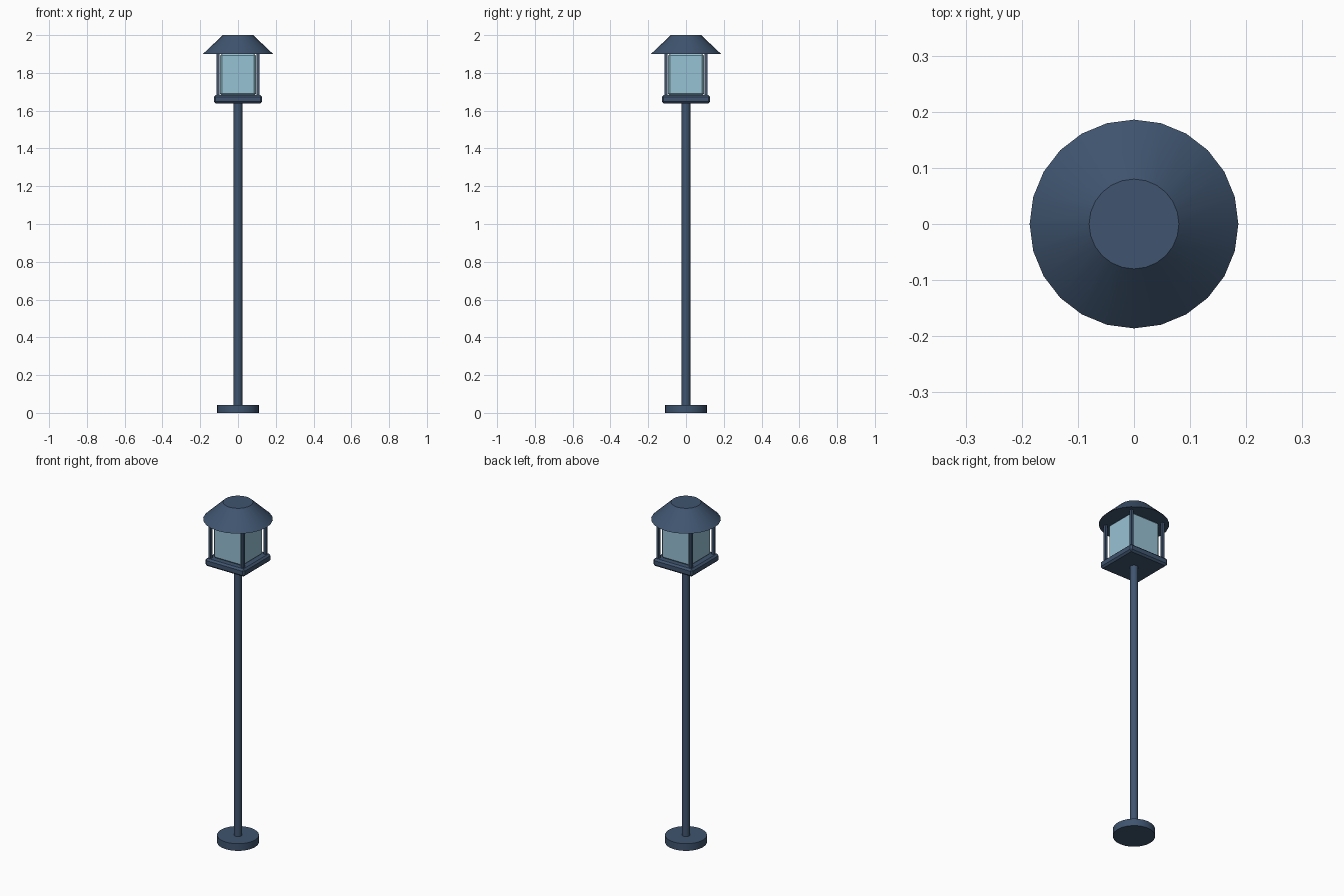
import bpy
import math

if "Cube" in bpy.data.objects:
    bpy.data.objects.remove(bpy.data.objects["Cube"])


def material(name, color):
    mat = bpy.data.materials.new(name)
    mat.diffuse_color = color
    mat.use_nodes = True
    mat.node_tree.nodes["Principled BSDF"].inputs["Base Color"].default_value = mat.diffuse_color
    return mat


METAL = material("blue_metal", (0.05, 0.09, 0.16, 1))
GLASS = material("pale_glass", (0.31, 0.54, 0.66, 1))


def round_part(name, r_bottom, r_top, z0, z1, sides=24):
    bpy.ops.mesh.primitive_cone_add(vertices=sides, radius1=r_bottom, radius2=r_top,
                                    depth=z1 - z0, location=(0, 0, (z0 + z1) / 2))
    ob = bpy.context.object
    ob.name = name
    ob.data.materials.append(METAL)
    bpy.ops.object.shade_smooth_by_angle(angle=math.radians(35))
    return ob


def box_part(name, half, z0, z1, mat, x=0, y=0, bevel=0):
    bpy.ops.mesh.primitive_cube_add(size=1, location=(x, y, (z0 + z1) / 2))
    ob = bpy.context.object
    ob.name = name
    ob.scale = (2 * half, 2 * half, z1 - z0)
    bpy.ops.object.transform_apply(location=False, rotation=False, scale=True)
    ob.data.materials.append(mat)
    if bevel:
        mod = ob.modifiers.new("edge_bevel", 'BEVEL')
        mod.width = bevel
        mod.segments = 1
    return ob


# Foot and pole
round_part("foot", 0.112, 0.112, 0, 0.042)
round_part("pole", 0.0225, 0.0225, 0.04, 1.65)

# Lantern tray and glass block
box_part("lantern_tray", 0.128, 1.638, 1.683, METAL, bevel=0.01)
box_part("lantern_glass", 0.096, 1.68, 1.902, GLASS, bevel=0.011)

# Corner posts
for i, (sx, sy) in enumerate([(-1, -1), (1, -1), (1, 1), (-1, 1)]):
    box_part(f"corner_post_{i + 1}", 0.0075, 1.675, 1.905, METAL, sx * 0.106, sy * 0.106)

# Truncated cone roof
round_part("roof", 0.186, 0.08, 1.9, 2.0)
